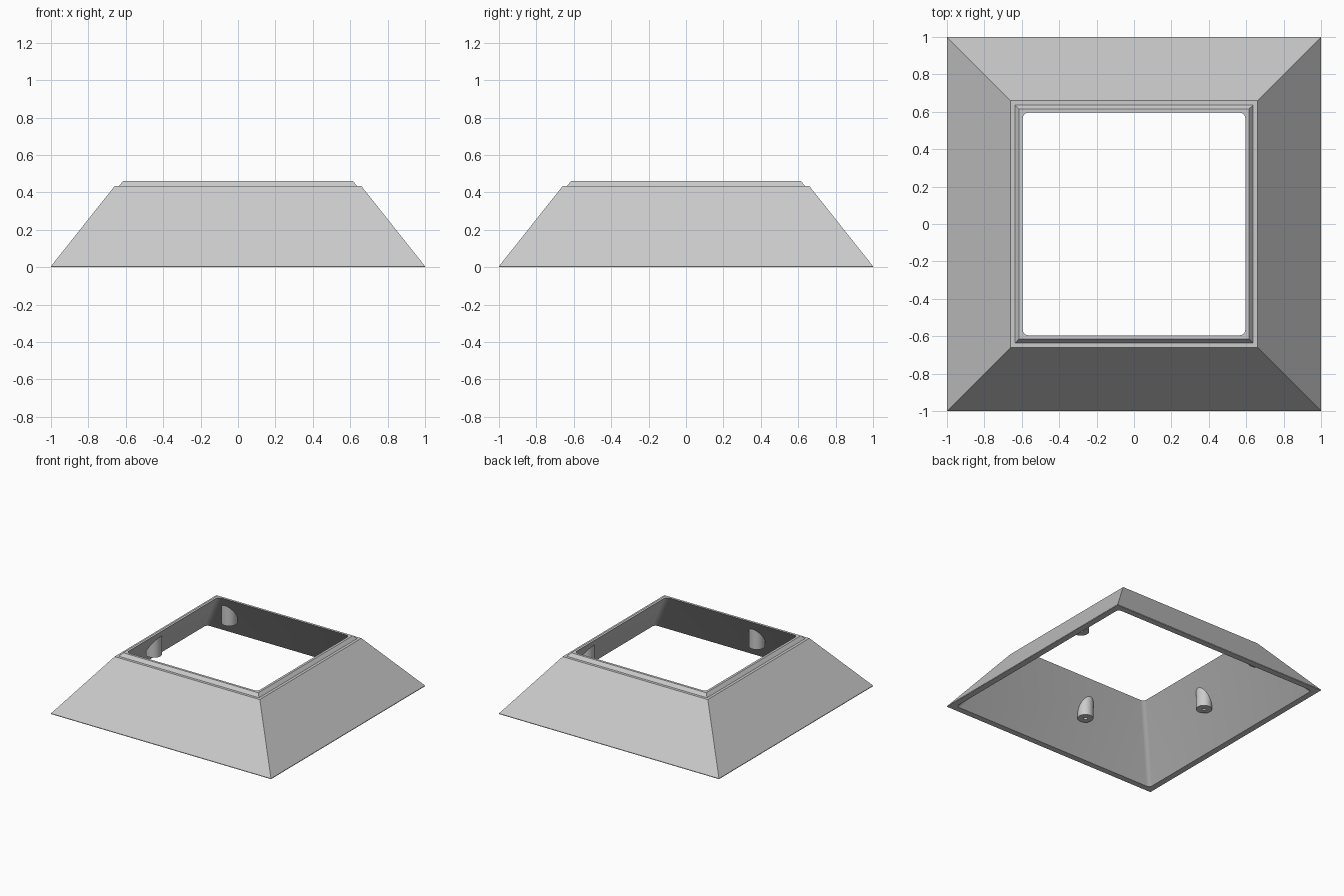
import bpy
import bmesh
from math import cos, sin, pi, radians
from mathutils import Matrix

cube = bpy.data.objects.get("Cube")
if cube:
    bpy.data.objects.remove(cube, do_unlink=True)

grey = bpy.data.materials.new("light_grey")
grey.use_nodes = True
colour = (0.6, 0.6, 0.6, 1)
grey.diffuse_color = colour
grey.node_tree.nodes["Principled BSDF"].inputs["Base Color"].default_value = colour


def finish(name, bm):
    """Clean the mesh, make an object and shade it."""
    bmesh.ops.remove_doubles(bm, verts=bm.verts, dist=1e-5)
    bmesh.ops.recalc_face_normals(bm, faces=bm.faces)
    mesh = bpy.data.meshes.new(name)
    bm.to_mesh(mesh)
    bm.free()
    mesh.materials.append(grey)
    obj = bpy.data.objects.new(name, mesh)
    bpy.context.collection.objects.link(obj)
    bpy.ops.object.select_all(action='DESELECT')
    obj.select_set(True)
    bpy.context.view_layer.objects.active = obj
    bpy.ops.object.shade_smooth_by_angle(angle=radians(30))
    return obj


def bridge(bm, a, b):
    for i in range(len(a)):
        j = (i + 1) % len(a)
        bm.faces.new((a[i], a[j], b[j], b[i]))


def square_ring(bm, half, z, radius, steps=6):
    """Square loop whose corners are rounded by radius."""
    ring = []
    for corner in range(4):
        mid = pi / 4 + corner * pi / 2
        cx = (half - radius) * (1 if cos(mid) > 0 else -1)
        cy = (half - radius) * (1 if sin(mid) > 0 else -1)
        for k in range(steps + 1):
            t = corner * pi / 2 + k / steps * pi / 2
            ring.append(bm.verts.new((cx + radius * cos(t), cy + radius * sin(t), z)))
    return ring


# Sloped frame: closed section of (half width, height, corner radius)
section = [(1, 0, 0), (1, 0.005, 0), (0.66, 0.433, 0), (0.637, 0.433, 0),
           (0.615, 0.46, 0), (0.595, 0.46, 0.03), (0.95, 0, 0.03)]
bm = bmesh.new()
rings = [square_ring(bm, *p) for p in section]
for a, b in zip(rings, rings[1:] + rings[:1]):
    bridge(bm, a, b)
finish("sloped_frame", bm)


# Screw posts: hollow cylinders whose tops are cut to run inside the wall
def screw_post(name, out, along, turn, base=0.2, radius=0.06, hole=0.015, sides=32):
    bm = bmesh.new()

    def circle(r, height):
        pts = []
        for i in range(sides):
            t = 2 * pi * i / sides
            x = out + r * cos(t)
            pts.append(bm.verts.new((x, along + r * sin(t), height(x))))
        return pts

    top = circle(radius, lambda x: (0.975 - x) / 0.78)
    rim = circle(radius, lambda x: base)
    inner = circle(hole, lambda x: base)
    depth = circle(hole, lambda x: base + 0.06)
    for a, b in ((top, rim), (rim, inner), (inner, depth)):
        bridge(bm, a, b)
    bm.faces.new(top)
    bm.faces.new(depth)
    bmesh.ops.transform(bm, matrix=Matrix.Rotation(radians(turn), 4, 'Z'), verts=bm.verts)
    finish(name, bm)


for side, along, turn in (("left", 0.25, 0), ("back", 0.59, 90),
                          ("right", 0.05, 180), ("front", -0.135, 270)):
    screw_post(side + "_screw_post", 0.73, along, turn)
